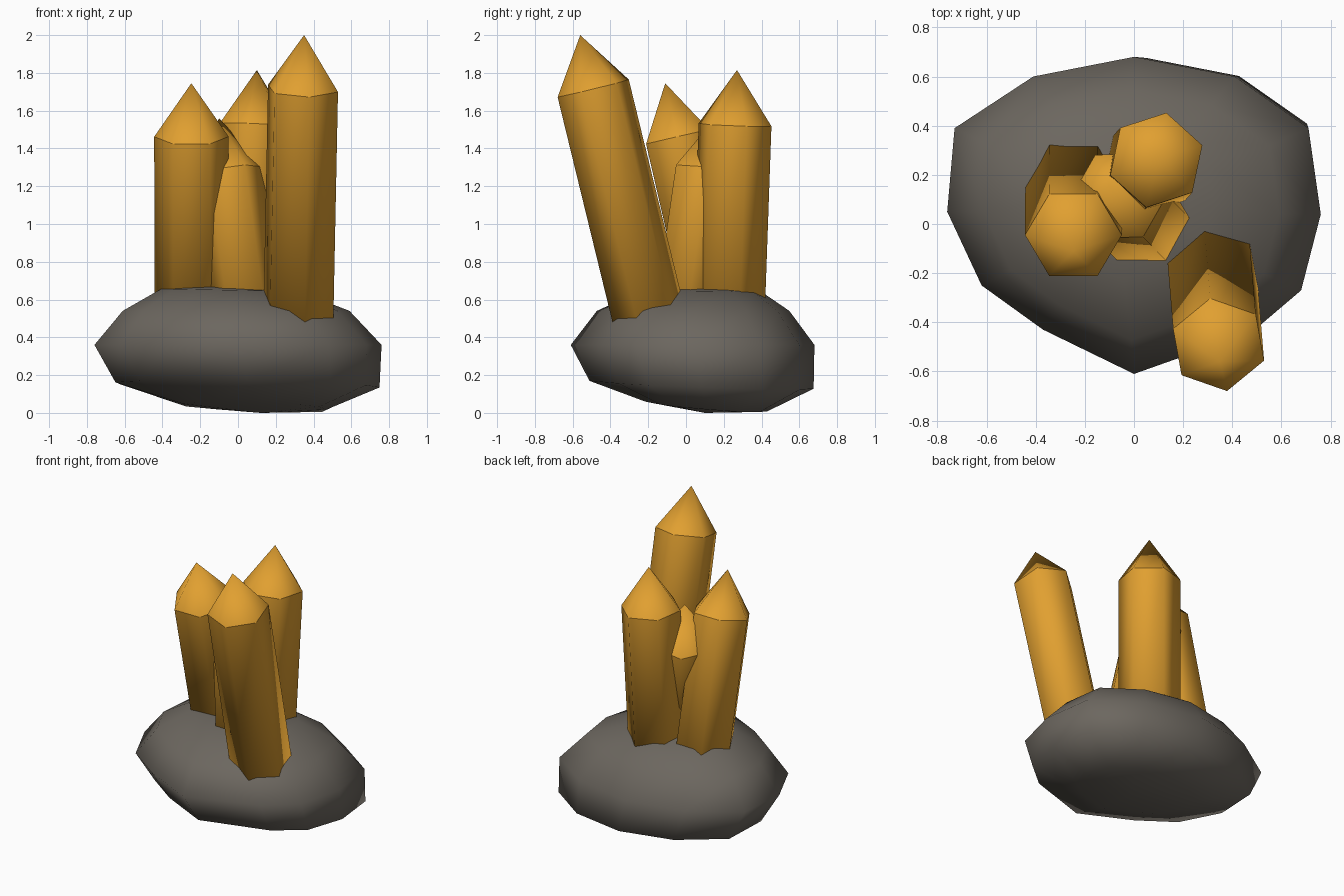
import bpy
import bmesh
from math import cos, sin, radians
from mathutils import Vector

cube = bpy.data.objects.get("Cube")
if cube:
    bpy.data.objects.remove(cube, do_unlink=True)


def make_material(name, color):
    mat = bpy.data.materials.new(name)
    mat.use_nodes = True
    mat.diffuse_color = (*color, 1)
    mat.node_tree.nodes["Principled BSDF"].inputs["Base Color"].default_value = (*color, 1)
    return mat


def finish(name, bm, mat):
    bmesh.ops.recalc_face_normals(bm, faces=bm.faces)
    for face in bm.faces:
        face.smooth = True
    mesh = bpy.data.meshes.new(name)
    bm.to_mesh(mesh)
    bm.free()
    mesh.materials.append(mat)
    obj = bpy.data.objects.new(name, mesh)
    bpy.context.collection.objects.link(obj)
    return obj


def bridge(bm, lower, upper):
    n = len(lower)
    for i in range(n):
        j = (i + 1) % n
        bm.faces.new((lower[i], lower[j], upper[j], upper[i]))


def fan(bm, ring, apex):
    for i in range(len(ring)):
        bm.faces.new((ring[i], ring[(i + 1) % len(ring)], apex))


gold = make_material("amber gold", (0.75, 0.35, 0.03))
stone = make_material("dark grey stone", (0.15, 0.135, 0.115))

# Rock: one outline, scaled and tilted through stacked rings
OUTLINE = [(0.76, 0.04), (0.71, 0.39), (0.41, 0.6), (0, 0.68), (-0.41, 0.6), (-0.73, 0.39),
           (-0.76, 0.05), (-0.62, -0.25), (-0.37, -0.43), (0, -0.61), (0.48, -0.44), (0.68, -0.27)]
# height, scale, x shift, y shift, x tilt, y tilt
RINGS = [(0.035, 0.5, 0.09, 0.09, -0.04, -0.08),
         (0.15, 0.92, 0.05, 0.05, -0.02, -0.035),
         (0.36, 1, 0, 0, 0, 0),
         (0.54, 0.79, -0.01, 0.01, 0, 0),
         (0.65, 0.48, -0.04, 0.06, -0.02, 0)]
bm = bmesh.new()
rings = []
for z, s, dx, dy, tx, ty in RINGS:
    rings.append([bm.verts.new((x * s + dx, y * s + dy, max(0.005, z + tx * x * s + ty * y * s)))
                  for x, y in OUTLINE])
for lower, upper in zip(rings, rings[1:]):
    bridge(bm, lower, upper)
fan(bm, rings[-1], bm.verts.new((-0.04, 0.06, 0.68)))
fan(bm, rings[0], bm.verts.new((0.12, 0.1, 0)))
finish("rock_base", bm, stone)


# Crystals: leaning six-sided columns, each with a pointed cap
def crystal(name, base, tip, phase, radius=0.197, cap=0.29):
    base, tip = Vector(base), Vector(tip)
    axis = (tip - base).normalized()
    side = (Vector((1, 0, 0)) - axis * axis.x).normalized()
    front = axis.cross(side)
    rim = tip - axis * cap

    def ring(bm, center):
        angles = [radians(phase + 60 * i) for i in range(6)]
        return [bm.verts.new(center + (side * cos(a) + front * sin(a)) * radius) for a in angles]

    bm = bmesh.new()
    bottom = ring(bm, base)
    bridge(bm, bottom, ring(bm, rim))
    bm.faces.new(bottom)
    finish(name + "_column", bm, gold)

    bm = bmesh.new()
    fan(bm, ring(bm, rim), bm.verts.new(tip))
    finish(name + "_cap", bm, gold)


crystal("front_crystal", (0.317, -0.165, 0.38), (0.35, -0.56, 2), 40)
crystal("right_crystal", (-0.245, 0.2, 0.4), (-0.247, -0.11, 1.745), 0)
crystal("back_crystal", (0.055, 0.22, 0.4), (0.1, 0.27, 1.815), 18)
crystal("middle_crystal", (0.05, 0, 0.48), (-0.1, 0.155, 1.56), 0)
